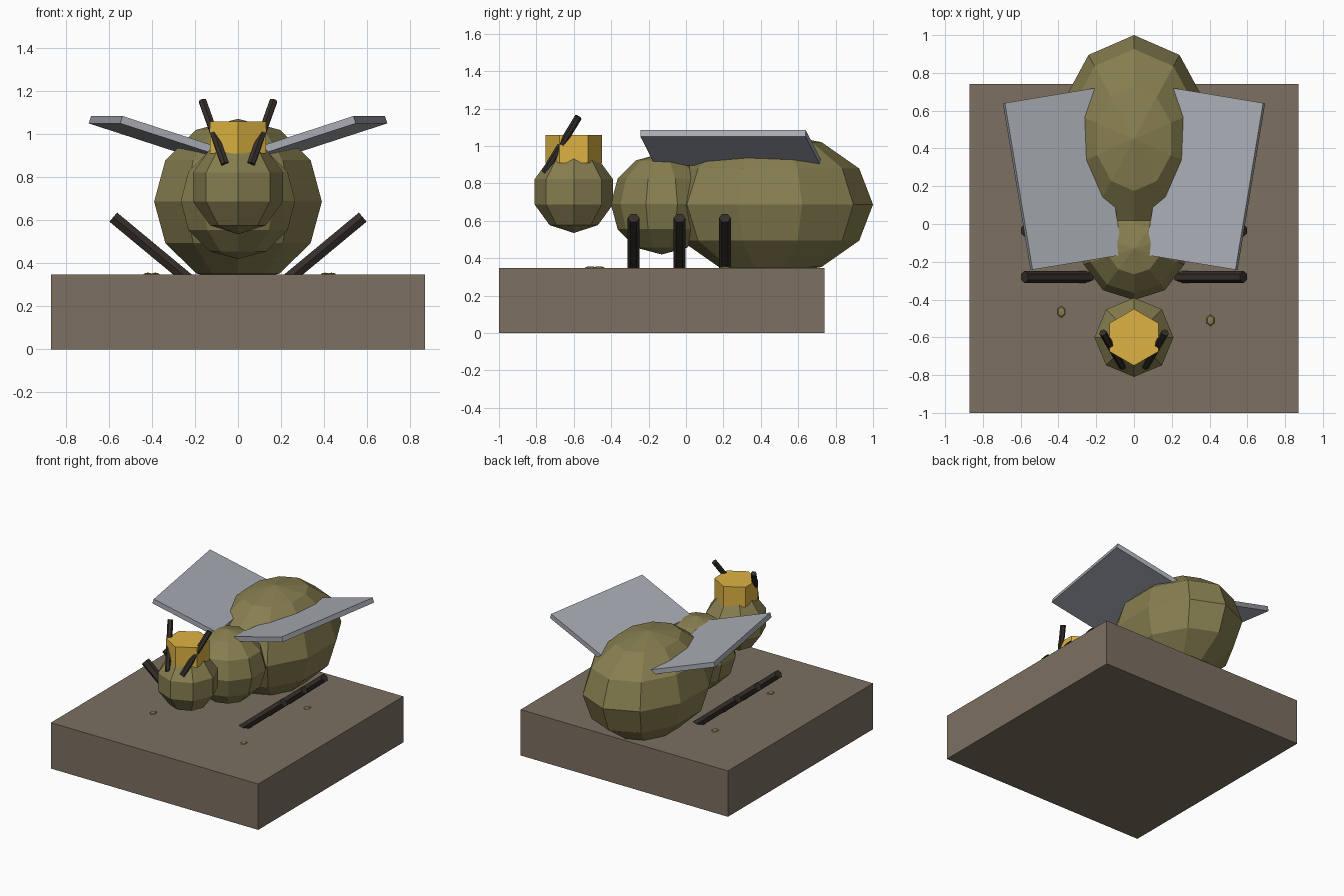
import bpy, bmesh, math
from mathutils import Matrix, Vector

if "Cube" in bpy.data.objects:
    bpy.data.objects.remove(bpy.data.objects["Cube"])


def material(name, rgb):
    m = bpy.data.materials.new(name)
    m.diffuse_color = (*rgb, 1)
    m.use_nodes = True
    m.node_tree.nodes["Principled BSDF"].inputs["Base Color"].default_value = m.diffuse_color
    return m


OLIVE = material("olive", (0.24, 0.21, 0.08))
STONE = material("stone", (0.20, 0.16, 0.12))
GOLD = material("gold", (0.73, 0.45, 0.055))
DARK = material("dark", (0.035, 0.028, 0.022))
WING = material("wing_grey", (0.39, 0.41, 0.45))


def finish(name, bm, mat, matrix):
    bm.transform(matrix)
    bmesh.ops.recalc_face_normals(bm, faces=bm.faces)
    me = bpy.data.meshes.new(name)
    bm.to_mesh(me)
    bm.free()
    me.materials.append(mat)
    ob = bpy.data.objects.new(name, me)
    bpy.context.collection.objects.link(ob)
    return ob


def ball(name, loc, radii, seg, rings, mat):
    bm = bmesh.new()
    bmesh.ops.create_uvsphere(bm, u_segments=seg, v_segments=rings, radius=1)
    return finish(name, bm, mat, Matrix.LocRotScale(Vector(loc), None, Vector(radii)))


def box(name, loc, size, mat, rot=Matrix.Identity(4)):
    bm = bmesh.new()
    bmesh.ops.create_cube(bm, size=1)
    return finish(name, bm, mat, Matrix.Translation(loc) @ rot @ Matrix.Diagonal((*size, 1)))


def rod(name, a, b, radius, mat, sides=6):
    a, b = Vector(a), Vector(b)
    d = b - a
    bm = bmesh.new()
    bmesh.ops.create_cone(bm, cap_ends=True, segments=sides, radius1=radius,
                          radius2=radius, depth=d.length)
    # vertical rods keep a corner facing forward
    vertical = abs(d.normalized().z) > 0.999
    rot = Matrix.Identity(4) if vertical else d.to_track_quat('Z', 'X').to_matrix().to_4x4()
    return finish(name, bm, mat, Matrix.Translation((a + b) / 2) @ rot)


# Base block
box("base", (0, -0.13, 0.174), (1.74, 1.74, 0.348), STONE)

# Body
ball("abdomen", (0, 0.45, 0.687), (0.41, 0.55, 0.385), 10, 6, OLIVE)
ball("thorax", (0, -0.13, 0.69), (0.28, 0.272, 0.27), 10, 6, OLIVE)
ball("head", (0, -0.6, 0.755), (0.22, 0.22, 0.22), 8, 5, OLIVE)

# Crown
rod("crown", (0, -0.6, 0.91), (0, -0.6, 1.06), 0.15, GOLD)

for s, side in ((1, "right"), (-1, "left")):
    # Antennae passing through the crown
    rod(f"antenna_{side}", (s * 0.06, -0.755, 0.86), (s * 0.165, -0.575, 1.155), 0.02, DARK)

    # Legs rising out of the base
    for i, y in enumerate((-0.28, -0.035, 0.208)):
        rod(f"leg_{side}_{i + 1}", (s * 0.2, y, 0.30), (s * 0.58, y, 0.615), 0.032, DARK)

    # Wings
    rot = (Matrix.Rotation(math.radians(-9.4 * s), 4, 'Z')
           @ Matrix.Rotation(math.radians(-17.8 * s), 4, 'Y'))
    box(f"wing_{side}", (s * 0.376, 0.238, 0.99), (0.51, 0.895, 0.036), WING, rot)

# Small lumps on the base
for i, (x, y) in enumerate(((-0.385, -0.465), (0.405, -0.51), (0.435, 0.21), (-0.42, 0.25))):
    ball(f"lump_{i + 1}", (x, y, 0.345), (0.026, 0.035, 0.012), 6, 4, OLIVE)
